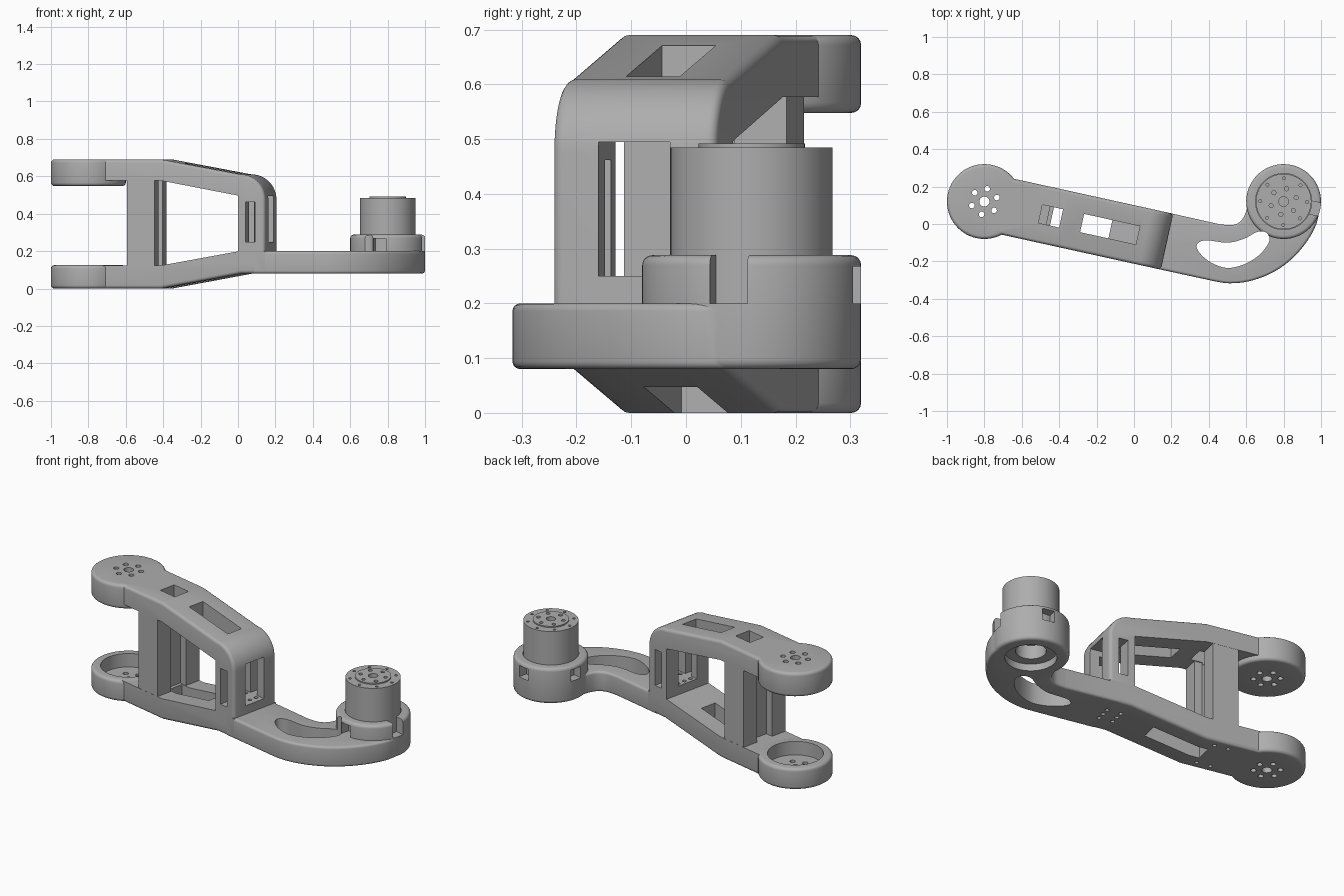
import bpy, bmesh
from math import sin, cos, pi, radians, hypot
from mathutils import Matrix, Vector

cube = bpy.data.objects.get("Cube")
if cube:
    bpy.data.objects.remove(cube)

grey = bpy.data.materials.new("machined grey")
grey.use_nodes = True
colour = (0.42, 0.42, 0.42, 1)
grey.diffuse_color = colour
grey.node_tree.nodes["Principled BSDF"].inputs["Base Color"].default_value = colour

TILT = radians(-12.4)
ARM = Matrix.Translation((-0.8, 0.12, 0)) @ Matrix.Rotation(TILT, 4, 'Z')
HUB = Matrix.Translation((0.8, 0.12, 0)) @ Matrix.Rotation(TILT, 4, 'Z')
HALF = 0.153


def finish(name, bm, matrix):
    bmesh.ops.recalc_face_normals(bm, faces=bm.faces[:])
    mesh = bpy.data.meshes.new(name)
    bm.to_mesh(mesh)
    bm.free()
    mesh.transform(matrix)
    mesh.materials.append(grey)
    obj = bpy.data.objects.new(name, mesh)
    bpy.context.scene.collection.objects.link(obj)
    return obj


def prism(name, points, direction, matrix=Matrix(), rule=None, width=0.018):
    """Extrude a flat outline; round the cap edges whose midpoint passes the rule."""
    bm = bmesh.new()
    face = bm.faces.new([bm.verts.new(p) for p in points])
    ext = bmesh.ops.extrude_face_region(bm, geom=[face], use_keep_orig=True)
    moved = [g for g in ext["geom"] if isinstance(g, bmesh.types.BMVert)]
    bmesh.ops.translate(bm, verts=moved, vec=direction)
    if rule:
        axis = Vector(direction).normalized()
        edges = []
        for e in bm.edges:
            a, b = (v.co for v in e.verts)
            if abs((a - b).dot(axis)) < 1e-4 and rule((a + b) / 2):
                edges.append(e)
        bmesh.ops.bevel(bm, geom=edges, offset=width, segments=4, profile=0.5,
                        affect='EDGES', clamp_overlap=True)
    return finish(name, bm, matrix)


def box(name, u0, u1, v0, v1, z0, z1, matrix=ARM):
    pts = [(u0, v0, z0), (u1, v0, z0), (u1, v1, z0), (u0, v1, z0)]
    return prism(name, pts, (0, 0, z1 - z0), matrix)


def disc(name, r, z0, z1, matrix, rule=None, sides=64):
    pts = [(r * cos(2 * pi * i / sides), r * sin(2 * pi * i / sides), z0) for i in range(sides)]
    return prism(name, pts, (0, 0, z1 - z0), matrix, rule)


def drills(name, r, spots, z0, z1, matrix):
    bm = bmesh.new()
    for x, y in spots:
        at = Matrix.Translation((x, y, (z0 + z1) / 2))
        bmesh.ops.create_cone(bm, cap_ends=True, segments=16, radius1=r, radius2=r,
                              depth=z1 - z0, matrix=at)
    return finish(name, bm, matrix)


def ring_spots(r, count, phase):
    return [(r * cos(phase + 2 * pi * i / count), r * sin(phase + 2 * pi * i / count))
            for i in range(count)]


def smooth(points, closed=False, steps=6):
    """Catmull-Rom curve through a few points."""
    p = [Vector(q) for q in points]
    p = [p[-1]] + p + p[:2] if closed else [p[0]] + p + [p[-1]]
    out = []
    for a, b, c, d in zip(p, p[1:], p[2:], p[3:]):
        for i in range(steps):
            t = i / steps
            out.append(0.5 * (2 * b + (c - a) * t + (2 * a - 5 * b + 4 * c - d) * t ** 2
                              + (3 * b - a - 3 * c + d) * t ** 3))
    return out if closed else out + [p[-2]]


def combine(target, others, operation):
    bpy.context.view_layer.objects.active = target
    for other in others:
        mod = target.modifiers.new("join", 'BOOLEAN')
        mod.operation, mod.solver, mod.object = operation, 'EXACT', other
        bpy.ops.object.modifier_apply(modifier=mod.name)
        bpy.data.objects.remove(other)


def soften(obj):
    bpy.ops.object.select_all(action='DESELECT')
    obj.select_set(True)
    bpy.context.view_layer.objects.active = obj
    bpy.ops.object.shade_smooth_by_angle(angle=radians(32))


def side_profile(name, outline, rule):
    pts = [(u, -HALF, z) for u, z in outline]
    return prism(name, pts, (0, 2 * HALF, 0), ARM, rule)


# Upper arm bending down into the rounded bridge wall
bend = [(0.865 + 0.135 * sin(a * pi / 24), 0.475 + 0.135 * cos(a * pi / 24)) for a in range(13)]
upper = side_profile(
    "upper_arm", [(0.08, 0.69), (0.43, 0.69)] + bend +
    [(1.0, 0.14), (0.853, 0.14), (0.853, 0.497), (0.43, 0.577), (0.08, 0.577)],
    lambda m: m.z > 0.16 and (m.z > 0.6 or m.x > 0.86))

# Lower arm rising to the level of the curved plate
body = side_profile(
    "link_body", [(0.08, 0), (0.43, 0), (0.87, 0.08), (1.0, 0.08), (1.0, 0.2),
                  (0.86, 0.2), (0.43, 0.123), (0.08, 0.123)],
    lambda m: m.z < 0.085)

# Curved plate reaching round to the motor housing
inner = smooth([(0.46, -0.002), (0.53, -0.005), (0.575, 0.02), (0.602, 0.075), (0.61, 0.13)])
outer = smooth([(0.995, 0.1), (0.975, 0.0), (0.92, -0.1), (0.84, -0.19),
                (0.74, -0.26), (0.62, -0.305), (0.51, -0.317), (0.43, -0.306)])
start = [(ARM @ Vector((0.94, s * HALF, 0))).to_2d() for s in (-1, 1)]
outline = [start[1]] + inner + [Vector((0.8, 0.15))] + outer + [start[0]]
plate = prism("curved_plate", [(p.x, p.y, 0.08) for p in outline], (0, 0, 0.12),
              rule=lambda m: hypot(m.x - 0.8, m.y - 0.12) > 0.16 and m.x > 0.18, width=0.014)

every = lambda m: True
parts = [
    plate,
    upper,
    disc("upper_joint", 0.2, 0.548, 0.69, ARM, every),
    disc("lower_joint", 0.2, 0, 0.125, ARM, every),
    disc("motor_housing", 0.2, 0.08, 0.288, HUB, every),
    box("column_web", 0.29, 0.35, -0.1, 0.1, 0.06, 0.62),
    box("column_front", 0.245, 0.395, -0.152, -0.055, 0.06, 0.62),
    box("column_back", 0.245, 0.395, 0.055, 0.152, 0.06, 0.62),
]
combine(body, parts, 'UNION')

# Openings in the link
slot = smooth([(0.335, -0.115), (0.38, -0.087), (0.5, -0.1), (0.59, -0.078), (0.66, -0.042),
               (0.71, -0.048), (0.722, -0.095), (0.67, -0.165), (0.59, -0.215),
               (0.5, -0.235), (0.42, -0.21), (0.36, -0.165)], closed=True)
cuts = [
    prism("slot_cut", [(p.x, p.y, 0) for p in slot], (0, 0, 0.3)),
    box("upper_hole_small", 0.307, 0.42, -0.05, 0.05, 0.56, 0.8),
    box("upper_hole_long", 0.535, 0.84, -0.05, 0.05, 0.48, 0.8),
    box("lower_hole", 0.37, 0.69, -0.05, 0.05, -0.1, 0.19),
    box("wall_window", 0.8, 1.1, -0.067, 0.067, 0.25, 0.495),
    box("wall_slots", 0.894, 0.945, -0.3, 0.3, 0.25, 0.462),
    disc("joint_pocket", 0.15, 0.045, 0.3, ARM),
    drills("joint_bores", 0.027, [(0, 0)], -0.1, 0.9, ARM),
    drills("joint_screws", 0.015, ring_spots(0.07, 6, pi / 6), -0.1, 0.9, ARM),
    drills("wall_screws", 0.011, [(u, v) for u in (0.88, 0.96) for v in (-0.045, 0, 0.045)],
           0, 0.3, ARM),
    drills("column_screws", 0.011, [(u, v) for u in (0.28, 0.36) for v in (-0.1, 0.1)],
           -0.1, 0.06, ARM),
    disc("housing_bore", 0.15, 0.12, 0.4, HUB),
    disc("housing_floor_hole", 0.135, 0, 0.2, HUB),
]
for k in range(4):
    turn = HUB @ Matrix.Rotation(k * pi / 2, 4, 'Z')
    cuts.append(box("housing_notch", 0.12, 0.25, -0.035, 0.035, 0.2,
                    0.35 if k == 0 else 0.267, turn))
combine(body, cuts, 'DIFFERENCE')
soften(body)

# Motor seated in the housing, with a raised output flange
motor = disc("motor", 0.148, 0.12, 0.485, HUB)
combine(motor, [disc("output_flange", 0.097, 0.45, 0.492, HUB)], 'UNION')
combine(motor, [
    drills("shaft_bore", 0.026, [(0, 0)], 0.46, 0.6, HUB),
    drills("flange_screws", 0.011, ring_spots(0.07, 6, pi / 6), 0.47, 0.6, HUB),
    drills("rim_screws", 0.008, ring_spots(0.125, 8, 0.2), 0.47, 0.6, HUB),
    disc("motor_underside", 0.08, 0, 0.2, HUB),
], 'DIFFERENCE')
soften(motor)
